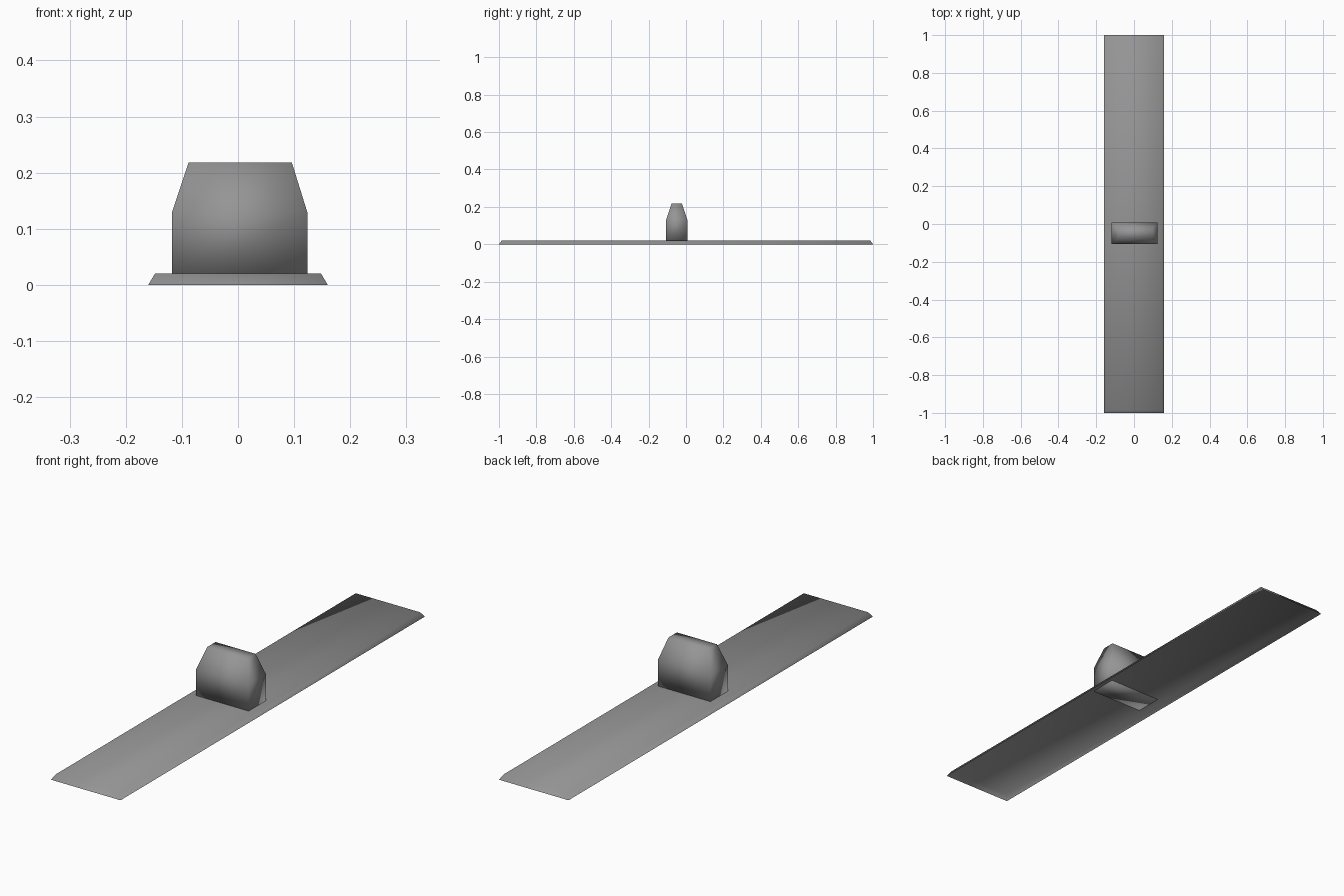
import bpy
import bmesh

cube = bpy.data.objects.get("Cube")
if cube:
    bpy.data.objects.remove(cube, do_unlink=True)

grey = bpy.data.materials.new("plain_grey")
grey.use_nodes = True
colour = (0.3, 0.3, 0.3, 1)
grey.diffuse_color = colour
grey.node_tree.nodes["Principled BSDF"].inputs["Base Color"].default_value = colour


def stacked_rings(name, rings, close_bottom):
    """Join rectangular rings (x0, x1, y0, y1, z), listed bottom to top, into a smooth shell."""
    bm = bmesh.new()
    loops = [[bm.verts.new((x, y, z)) for x, y in ((x0, y0), (x1, y0), (x1, y1), (x0, y1))]
             for x0, x1, y0, y1, z in rings]
    for low, high in zip(loops, loops[1:]):
        for i in range(4):
            j = (i + 1) % 4
            bm.faces.new((low[i], low[j], high[j], high[i]))
    bm.faces.new(loops[-1])
    if close_bottom:
        bm.faces.new(loops[0][::-1])
    for face in bm.faces:
        face.smooth = True
    mesh = bpy.data.meshes.new(name)
    bm.to_mesh(mesh)
    bm.free()
    mesh.materials.append(grey)
    obj = bpy.data.objects.new(name, mesh)
    bpy.context.collection.objects.link(obj)
    return obj


# Long thin plate with sloping rims, open underneath
stacked_rings("base_plate", [
    (-0.16, 0.16, -1, 1, 0),
    (-0.148, 0.148, -0.985, 0.985, 0.02),
], close_bottom=False)

# Closed tapered knob, its foot just showing through under the plate
stacked_rings("switch_knob", [
    (-0.118, 0.124, -0.107, 0.008, 0.018),
    (-0.118, 0.124, -0.107, 0.008, 0.128),
    (-0.088, 0.096, -0.077, -0.022, 0.218),
], close_bottom=True)
